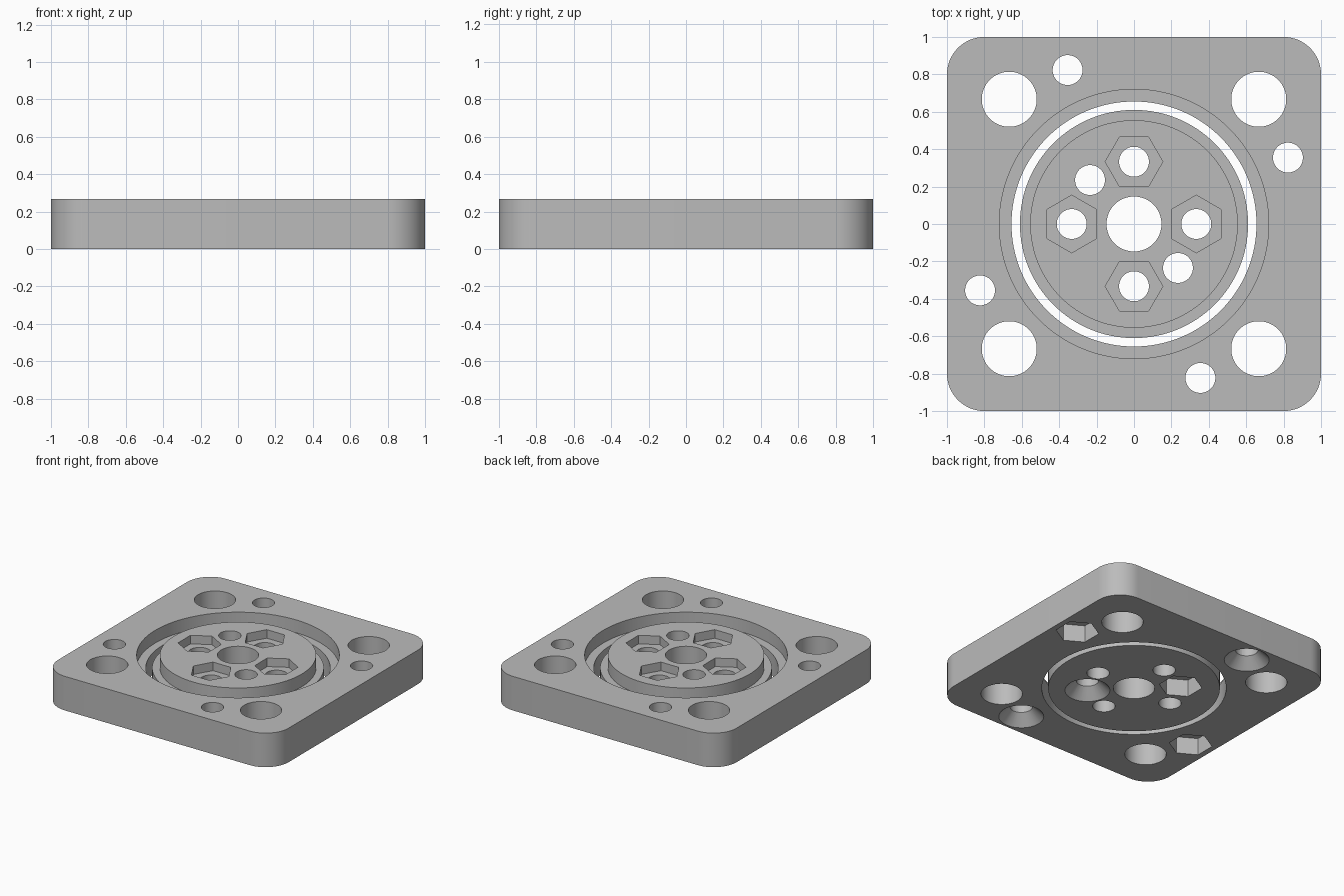
import bpy
import bmesh
from math import sin, cos, pi, radians

cube = bpy.data.objects.get("Cube")
if cube:
    bpy.data.objects.remove(cube, do_unlink=True)

HEIGHT = 0.267
HOLE_R = 0.08      # screw holes
LARGE_R = 0.147    # corner and centre holes
NUT_R = 0.154      # nut pockets, centre to corner
LEDGE_Z = 0.167    # floor of the ring groove
OVER = 0.05        # how far cutters overshoot the surface

grey = bpy.data.materials.new("plain_grey")
grey.use_nodes = True
grey.diffuse_color = (0.5, 0.5, 0.5, 1)
grey.node_tree.nodes["Principled BSDF"].inputs["Base Color"].default_value = (0.5, 0.5, 0.5, 1)


def add_object(name, bm):
    bmesh.ops.recalc_face_normals(bm, faces=bm.faces)
    mesh = bpy.data.meshes.new(name)
    bm.to_mesh(mesh)
    bm.free()
    mesh.materials.append(grey)
    obj = bpy.data.objects.new(name, mesh)
    bpy.context.collection.objects.link(obj)
    return obj


def stacked(name, rings, sides=64, at=(0, 0), turn=0):
    """Closed solid through a stack of (radius, z) rings."""
    bm = bmesh.new()
    loops = []
    for r, z in rings:
        angles = [turn + 2 * pi * i / sides for i in range(sides)]
        loops.append([bm.verts.new((at[0] + r * cos(a), at[1] + r * sin(a), z)) for a in angles])
    for low, high in zip(loops, loops[1:]):
        for i in range(sides):
            j = (i + 1) % sides
            bm.faces.new((low[i], low[j], high[j], high[i]))
    bm.faces.new(loops[0])
    bm.faces.new(loops[-1])
    return add_object(name, bm)


def cut(body, rings, **shape):
    """Subtract a stacked solid from the body."""
    cutter = stacked("cutter", rings, **shape)
    cutter.hide_render = True
    mod = body.modifiers.new("cut", 'BOOLEAN')
    mod.operation = 'DIFFERENCE'
    mod.solver = 'EXACT'
    mod.object = cutter
    bpy.context.view_layer.objects.active = body
    bpy.ops.object.modifier_apply(modifier=mod.name)
    bpy.data.objects.remove(cutter, do_unlink=True)


def through_hole(body, at, r, sides=48):
    cut(body, [(r, -OVER), (r, HEIGHT + OVER)], at=at, sides=sides)


def nut_pocket(body, at, z0, z1, turn):
    cut(body, [(NUT_R, z0), (NUT_R, z1)], at=at, sides=6, turn=turn)


def countersink(body, at):
    cut(body, [(0.18, -0.02), (0.07, 0.09)], at=at, sides=48)


# Square outer plate with rounded corners
bm = bmesh.new()
bmesh.ops.create_cube(bm, size=2)
for v in bm.verts:
    v.co.z = HEIGHT if v.co.z > 0 else 0
upright = [e for e in bm.edges if abs(e.verts[0].co.z - e.verts[1].co.z) > 0.1]
bmesh.ops.bevel(bm, geom=upright, offset=0.2, segments=16, profile=0.5, affect='EDGES')
plate = add_object("outer_plate", bm)

# Round opening with a stepped ledge
cut(plate, [(0.655, -OVER), (0.655, LEDGE_Z), (0.72, LEDGE_Z), (0.72, HEIGHT + OVER)], sides=128)

# Large corner holes
for sx in (-1, 1):
    for sy in (-1, 1):
        through_hole(plate, (sx * 0.667, sy * 0.667), LARGE_R, 64)

# Edge screw holes, alternately nut pocketed and countersunk underneath
for s in (-1, 1):
    nut_at = (s * 0.823, s * 0.355)
    screw_at = (-s * 0.355, s * 0.823)
    through_hole(plate, nut_at, HOLE_R)
    nut_pocket(plate, nut_at, -OVER, 0.133, pi / 2)
    through_hole(plate, screw_at, HOLE_R)
    countersink(plate, screw_at)

# Inner disc with a matching step
disc = stacked("inner_disc", [(0.61, 0), (0.61, LEDGE_Z), (0.555, LEDGE_Z), (0.555, HEIGHT)], sides=128)
through_hole(disc, (0, 0), LARGE_R, 64)

# Four screw holes with nut pockets on top
for k in range(4):
    a = k * pi / 2
    at = (0.333 * cos(a), 0.333 * sin(a))
    through_hole(disc, at, HOLE_R)
    nut_pocket(disc, at, HEIGHT - 0.067, HEIGHT + OVER, a + pi / 2)

# Diagonal pair of screw holes, worked from underneath
for s in (-1, 1):
    through_hole(disc, (s * 0.235, -s * 0.235), HOLE_R)
nut_pocket(disc, (-0.235, 0.235), -OVER, 0.133, pi / 2)
countersink(disc, (0.235, -0.235))

# Smooth round walls, sharp rims
for obj in (plate, disc):
    bpy.ops.object.select_all(action='DESELECT')
    obj.select_set(True)
    bpy.context.view_layer.objects.active = obj
    bpy.ops.object.shade_smooth_by_angle(angle=radians(30))
